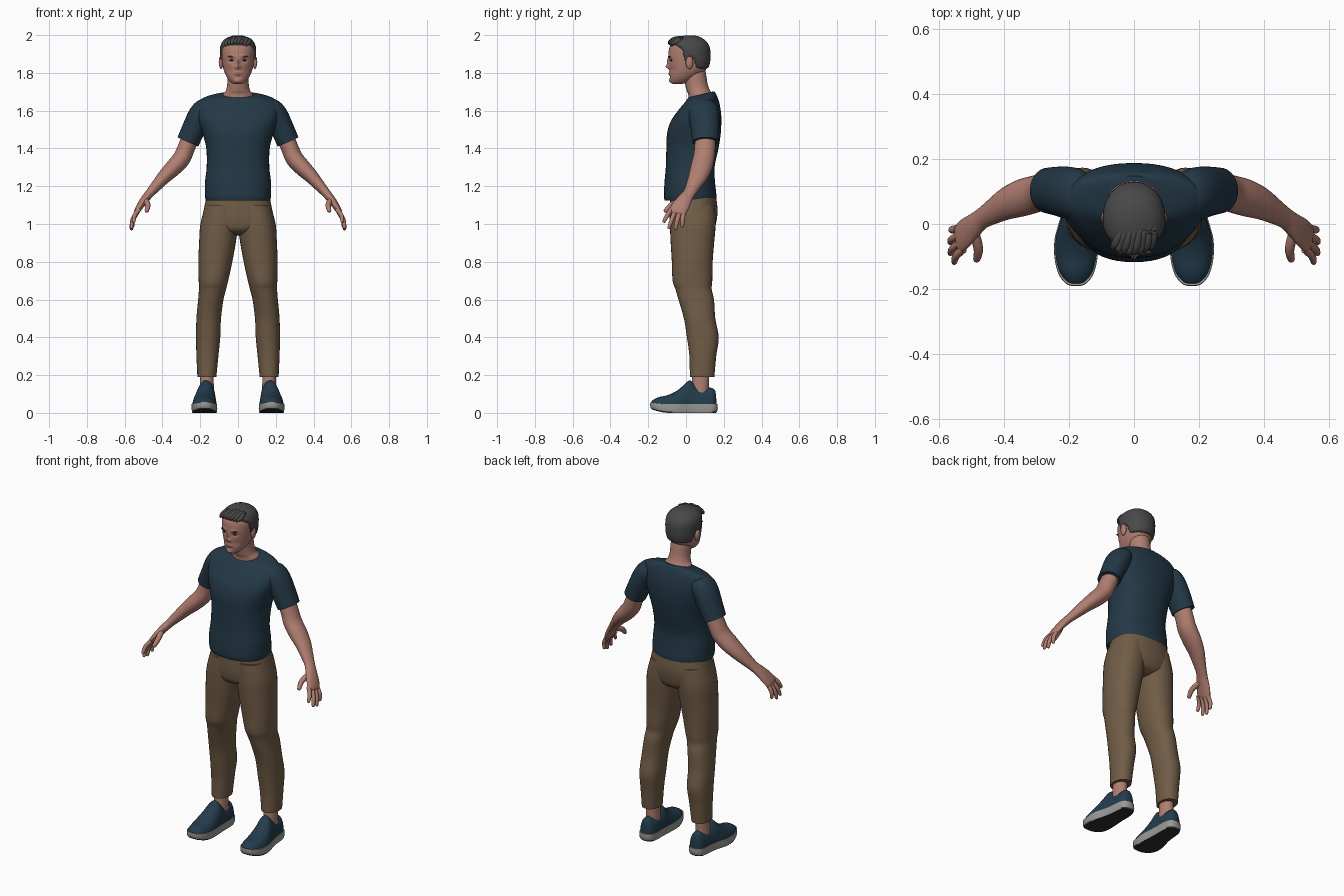
import bpy, bmesh, math
from mathutils import Vector


def material(name, r, g, b):
    m = bpy.data.materials.new(name)
    m.diffuse_color = (r, g, b, 1)
    return m


NAVY = material("navy cloth", 0.017, 0.040, 0.062)
TAN = material("tan cloth", 0.165, 0.108, 0.062)
SKIN = material("skin", 0.44, 0.21, 0.165)
LIP = material("lip", 0.33, 0.13, 0.11)
HAIR = material("dark grey hair", 0.065, 0.065, 0.065)
EYE = material("dark eye", 0.02, 0.015, 0.012)
SHOE = material("shoe navy", 0.017, 0.045, 0.072)
RUBBER = material("grey rubber", 0.32, 0.32, 0.31)
TREAD = material("dark tread", 0.03, 0.028, 0.028)


def interpolate(secs, k):
    """Catmull-Rom through tuples of section values."""
    out = []
    for i in range(len(secs) - 1):
        a, b, c, d = (secs[max(i - 1, 0)], secs[i], secs[i + 1],
                      secs[min(i + 2, len(secs) - 1)])
        for j in range(k):
            t = j / k
            out.append([0.5 * (2 * q + (r - p) * t + (2 * p - 5 * q + 4 * r - s) * t * t
                               + (3 * q - p - 3 * r + s) * t ** 3)
                        for p, q, r, s in zip(a, b, c, d)])
    out.append(list(secs[-1]))
    return out


def skin_rings(name, rings, mats, mirror=False, warp=None, pick=None, angle=50):
    """Bridge point rings, cap both ends and make an object."""
    bm = bmesh.new()
    vs = [[bm.verts.new(warp(p) if warp else p) for p in ring] for ring in rings]
    n = len(rings[0])
    for lo, hi in zip(vs, vs[1:]):
        for i in range(n):
            bm.faces.new((lo[i], lo[(i + 1) % n], hi[(i + 1) % n], hi[i]))
    bm.faces.new(vs[0])
    bm.faces.new(vs[-1])
    bmesh.ops.recalc_face_normals(bm, faces=bm.faces)
    bm.normal_update()
    if pick:
        for f in bm.faces:
            f.material_index = pick(f.calc_center_median(), f.normal)
    me = bpy.data.meshes.new(name)
    bm.to_mesh(me)
    bm.free()
    for m in mats:
        me.materials.append(m)
    ob = bpy.data.objects.new(name, me)
    bpy.context.collection.objects.link(ob)
    bpy.ops.object.select_all(action='DESELECT')
    ob.select_set(True)
    bpy.context.view_layer.objects.active = ob
    bpy.ops.object.shade_smooth_by_angle(angle=math.radians(angle))
    if mirror:
        ob.modifiers.new("mirror", 'MIRROR').use_mirror_merge = False
    return ob


def loft_rings(secs, k=5, seg=28, n=2.0, level=False):
    """Sections are (x, y, z, width radius, depth radius) along a path."""
    path = interpolate(secs, k)
    rings = []
    for i, s in enumerate(path):
        c = Vector(s[:3])
        t = Vector((0, 0, 1))
        if not level:
            t = (Vector(path[min(i + 1, len(path) - 1)][:3])
                 - Vector(path[max(i - 1, 0)][:3])).normalized()
        v = (Vector((0, 1, 0)) - t * t.y).normalized()
        u = v.cross(t)
        ring = []
        for j in range(seg):
            a = 2 * math.pi * j / seg
            ca, sa = math.cos(a), math.sin(a)
            ring.append(c + u * (s[3] * math.copysign(abs(ca) ** (2 / n), ca))
                        + v * (s[4] * math.copysign(abs(sa) ** (2 / n), sa)))
        rings.append(ring)
    return rings


def loft(name, secs, mat, mirror=False, warp=None, **kw):
    return skin_rings(name, loft_rings(secs, **kw), [mat], mirror, warp)


def ellipsoid(name, c, r, mat, tilt=0.0):
    """Mirrored ellipsoid made of level rings; tilt shears z along x."""
    secs = []
    for i in range(13):
        a = math.pi * (i / 12 - 0.5)
        w = max(math.cos(a), 0.02)
        secs.append((c[0], c[1], c[2] + r[2] * math.sin(a), r[0] * w, r[1] * w))
    return loft(name, secs, mat, True, k=1, seg=16, level=True,
                warp=lambda p: Vector((p.x, p.y, p.z + tilt * (p.x - c[0]))))


# Shirt body, neckline dips at the front
def neckline(p):
    t = min(max((p.z - 1.5) / 0.19, 0), 1)
    return Vector((p.x, p.y, p.z + 0.25 * t * (p.y - 0.08)))


loft("shirt_body", [(0, y, z, rx, ry) for z, y, rx, ry in (
    (1.125, .023, .170, .136), (1.15, .022, .175, .139), (1.22, .020, .175, .134),
    (1.30, .022, .166, .129), (1.40, .034, .168, .138), (1.48, .042, .188, .142),
    (1.56, .054, .212, .133), (1.62, .068, .215, .110), (1.655, .077, .200, .089),
    (1.675, .08, .155, .077), (1.686, .08, .092, .068))],
    NAVY, n=2.3, seg=48, level=True, warp=neckline)
loft("sleeve", [(.135, .085, 1.635, .02, .03), (.155, .088, 1.622, .045, .065),
                (.178, .092, 1.605, .060, .078), (.203, .096, 1.567, .065, .080),
                (.236, .101, 1.50, .062, .075), (.265, .103, 1.435, .060, .070)], NAVY, True)

# Arms and hands
loft("arm", [(.24, .103, 1.49, .046, .055), (.275, .10, 1.40, .046, .055),
             (.30, .093, 1.345, .047, .057), (.345, .08, 1.295, .044, .057),
             (.39, .063, 1.25, .037, .050), (.43, .040, 1.205, .030, .040),
             (.465, .018, 1.165, .024, .033), (.49, -.003, 1.135, .022, .037),
             (.515, -.025, 1.10, .019, .045), (.535, -.044, 1.067, .015, .045),
             (.542, -.05, 1.052, .007, .034)], SKIN, True)


def digit(name, base, mid, tip, r0, r1):
    b, m, t = Vector(base), Vector(mid), Vector(tip)
    e = m.lerp(t, 0.85)
    loft(name, [(*b, r0, r0), (*m, r0 * .92, r0 * .92), (*e, r1, r1), (*t, r1 * .3, r1 * .3)],
         SKIN, True, seg=14, k=4)


for name, base, tip in (("index_finger", (.524, -.077, 1.078), (.553, -.120, 1.008)),
                        ("middle_finger", (.531, -.057, 1.068), (.565, -.092, .975)),
                        ("ring_finger", (.537, -.036, 1.058), (.565, -.058, .967)),
                        ("little_finger", (.542, -.015, 1.052), (.558, -.020, .982))):
    mid = Vector(base).lerp(Vector(tip), 0.5) + Vector((.008, 0, .004))
    digit(name, base, mid, tip, .0125, .009)
digit("thumb", (.492, -.022, 1.128), (.478, -.075, 1.102), (.484, -.114, 1.064), .016, .011)

# Trousers: hips and a mirrored leg
loft("trouser_hips", [(0, y, z, rx, ry) for z, y, rx, ry in (
    (1.15, .037, .166, .121), (1.08, .040, .180, .127), (1.02, .038, .188, .124),
    (.97, .036, .15, .110), (.945, .036, .06, .07), (.94, .036, .02, .03))],
    TAN, n=2.3, seg=40, level=True)
loft("trouser_leg", [
    (.085, .035, 1.10, .087, .118), (.099, .036, 1.0, .1, .121), (.109, .034, .9, .097, .115),
    (.120, .033, .8, .090, .108), (.130, .034, .70, .078, .105), (.135, .040, .655, .072, .096),
    (.144, .054, .6, .067, .094), (.155, .072, .5, .065, .083), (.158, .089, .4, .064, .084),
    (.162, .089, .3, .058, .071), (.165, .085, .19, .050, .065)],
    TAN, True, n=2.2, seg=36, level=True)
loft("ankle", [(.165, .085, .25, .036, .046), (.165, .078, .19, .036, .045),
               (.165, .075, .09, .038, .046)], SKIN, True, level=True)

# Shoes: stations are (y, centre x, half width, top height)
STATIONS = interpolate([
    (-.187, .178, .010, .050), (-.180, .178, .030, .062), (-.150, .178, .053, .082),
    (-.100, .178, .065, .094), (-.050, .177, .066, .117), (-.015, .174, .061, .145),
    (.020, .170, .055, .172), (.055, .167, .051, .148), (.100, .165, .049, .136),
    (.140, .165, .043, .132), (.158, .165, .029, .115), (.165, .165, .010, .060)], 4)


def toe_lift(p):
    return Vector((p.x, p.y, p.z + .018 * max(0, (-p.y - .08) / .1) ** 2 * max(0, 1 - p.z / .09)))


rings = []
for y, cx, hw, top in STATIONS:
    arc = [math.pi * i / 18 for i in range(19)]
    rings.append([Vector((cx + hw * .97 * math.cos(a),  y * .98,
                          .035 + (top - .035) * math.sin(a) ** .85 if 0 < a < 3.14 else .035))
                  for a in arc])
skin_rings("shoe_upper", rings, [SHOE], True, toe_lift)
side = [(cx + hw, y) for y, cx, hw, _ in STATIONS]
side += [(cx - hw, y) for y, cx, hw, _ in reversed(STATIONS)]
rings = [[Vector((.17 + (x - .17) * s, y * s, z)) for x, y in side]
         for s, z in ((.96, 0), (1.0, .008), (1.02, .025), (1.01, .046))]
skin_rings("shoe_sole", rings, [RUBBER, TREAD], True, toe_lift,
           lambda c, nrm: 1 if c.z < .03 and nrm.z < -.35 else 0, angle=35)

# Neck
loft("neck", [(0, .078, 1.64, .088, .066), (0, .077, 1.685, .080, .065),
              (0, .066, 1.705, .065, .062), (0, .055, 1.74, .057, .060),
              (0, .045, 1.80, .056, .060), (0, .04, 1.84, .05, .055)], SKIN, level=True)

# Head, with the face pushed in and out by soft bumps
HEAD = loft_rings([(0, (f + b) / 2, z, rx, (b - f) / 2) for z, f, b, rx in (
    (1.741, -.068, -.02, .018), (1.750, -.080, .01, .037), (1.775, -.086, .055, .058),
    (1.81, -.088, .100, .074), (1.85, -.090, .117, .083), (1.89, -.093, .121, .087),
    (1.93, -.089, .118, .087), (1.957, -.074, .104, .078), (1.976, -.048, .082, .058),
    (1.987, -.015, .055, .030), (1.990, .012, .03, .006))], k=8, seg=80, n=2.15, level=True)
BUMPS = ((0, 1.833, .010, .010, -.019), (0, 1.858, .008, .018, -.011),
         (.013, 1.829, .006, .007, -.006), (.033, 1.866, .014, .010, .008),
         (.030, 1.889, .020, .007, -.004), (0, 1.795, .019, .008, -.006),
         (0, 1.779, .018, .005, .003), (0, 1.757, .018, .011, -.007),
         (.045, 1.815, .014, .018, .004))


def face(p):
    q = p.copy()
    if p.y < 0:
        for x, z, sx, sz, amp in BUMPS:
            q.y += amp * math.exp(-((abs(p.x) - x) / sx) ** 2 - ((p.z - z) / sz) ** 2)
    return q


skin_rings("head", HEAD, [SKIN, LIP], warp=face, pick=lambda c, nrm: int(
    c.y < -.05 and (c.x / .024) ** 2 + ((c.z - 1.796) / .008) ** 2 < 1))


# Hair cap sinks into the head below the hairline
def hairline(y):
    pts = ((-1, 1.948), (-.05, 1.945), (-.02, 1.925), (-.008, 1.865), (.012, 1.862),
           (.022, 1.885), (.04, 1.875), (.055, 1.825), (1, 1.80))
    for (y0, z0), (y1, z1) in zip(pts, pts[1:]):
        if y <= y1:
            return z0 + (z1 - z0) * (y - y0) / (y1 - y0)


def hair_shape(p):
    off = min(.009, max(-.014, (p.z - hairline(p.y)) * .9))
    return p + (p - Vector((0, .015, 1.88))).normalized() * off


skin_rings("hair", HEAD, [HAIR], warp=hair_shape)
for i in range(8):
    x = -.056 + .016 * i
    drop = 3.2 * x * x
    loft("hair_tuft", [(x * .8 + .012, .01, 1.982 - drop, .006, .006),
                       (x * .9 + .008, -.03, 1.984 - drop, .013, .012),
                       (x, -.068 + drop, 1.975 - drop - .004 * (i % 2), .013, .013),
                       (x - .008, -.087 + drop * 1.5, 1.960 - drop + .004 * (i % 2), .009, .009),
                       (x - .011, -.090 + drop * 1.5, 1.950 - drop, .002, .002)],
         HAIR, seg=12, k=4,
         warp=lambda p: Vector((p.x, p.y, min(p.z, 2.0))))

# Ears, eyes and eyebrows
ellipsoid("ear", (.090, .018, 1.855), (.012, .020, .034), SKIN, .25)
ellipsoid("eye", (.033, -.0775, 1.866), (.012, .007, .0045), EYE)
ellipsoid("eyebrow", (.035, -.0865, 1.886), (.019, .006, .0035), HAIR, .08)
